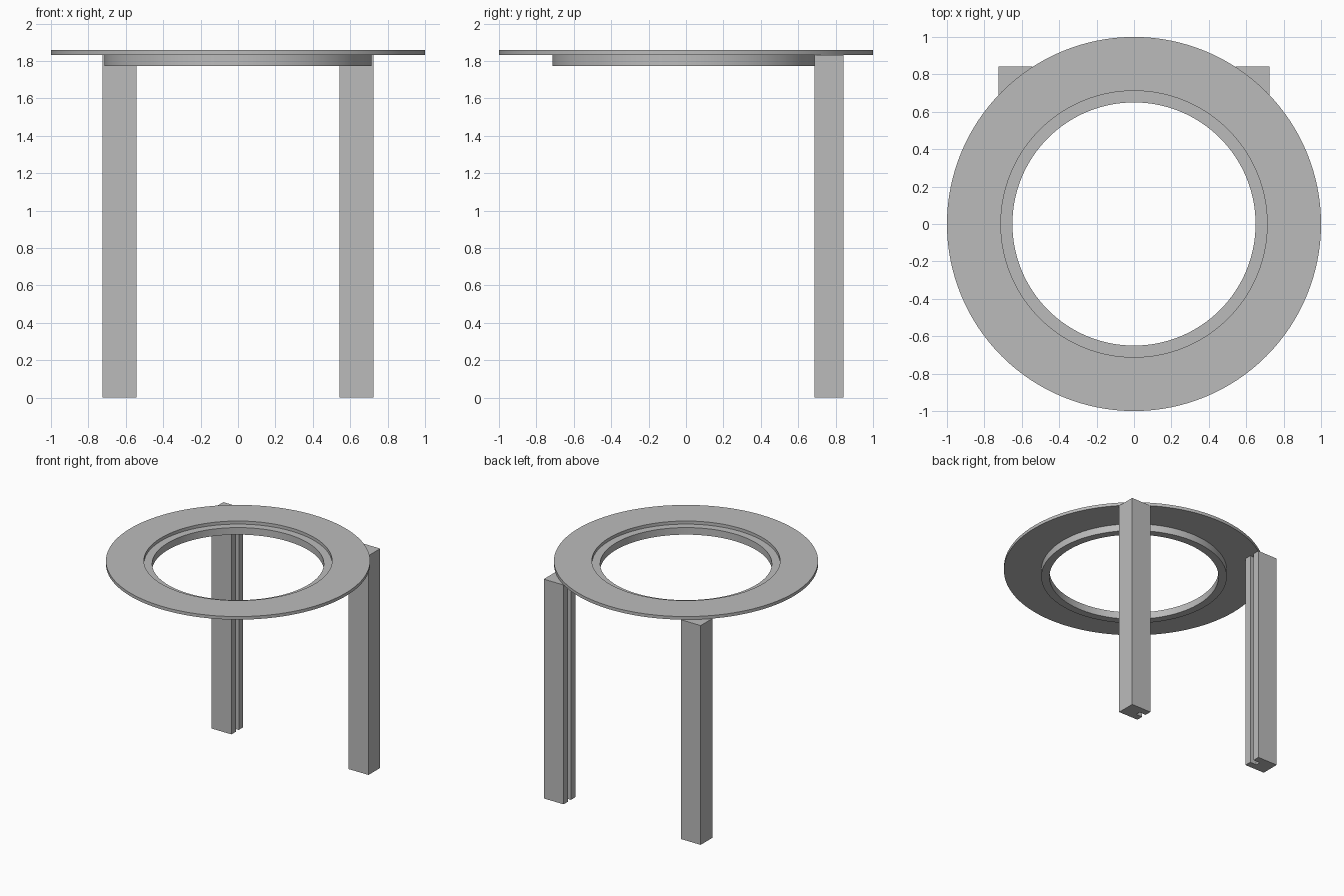
import bpy
import bmesh
import math

cube = bpy.data.objects.get("Cube")
if cube:
    bpy.data.objects.remove(cube)

# Single grey material
GREY = (0.5, 0.5, 0.5, 1.0)
grey = bpy.data.materials.new("plain grey")
grey.use_nodes = True
grey.diffuse_color = GREY
grey.node_tree.nodes["Principled BSDF"].inputs["Base Color"].default_value = GREY


def finish(bm, name):
    bmesh.ops.recalc_face_normals(bm, faces=bm.faces[:])
    mesh = bpy.data.meshes.new(name)
    bm.to_mesh(mesh)
    bm.free()
    mesh.materials.append(grey)
    obj = bpy.data.objects.new(name, mesh)
    bpy.context.collection.objects.link(obj)
    return obj


def ring(name, inner, outer, bottom, top, segments=128):
    """Rectangular section spun round the z axis, smooth round the rim."""
    bm = bmesh.new()
    section = [(inner, bottom), (outer, bottom), (outer, top), (inner, top)]
    verts = [bm.verts.new((r, 0, z)) for r, z in section]
    edges = [bm.edges.new((verts[i], verts[(i + 1) % 4])) for i in range(4)]
    bmesh.ops.spin(bm, geom=verts + edges, cent=(0, 0, 0), axis=(0, 0, 1),
                   angle=math.tau, steps=segments)
    bmesh.ops.remove_doubles(bm, verts=bm.verts[:], dist=0.0001)
    obj = finish(bm, name)
    bpy.ops.object.select_all(action='DESELECT')
    obj.select_set(True)
    bpy.context.view_layer.objects.active = obj
    bpy.ops.object.shade_smooth_by_angle(angle=math.radians(30))
    return obj


def leg(name, side):
    """Square post with a full-height slot in the face towards the centre."""
    x_in, x_out = 0.542, 0.725
    y_front, y_back = 0.687, 0.842
    mid, half, depth = (y_front + y_back) / 2, 0.02, 0.06
    outline = [(x_in, y_front), (x_out, y_front), (x_out, y_back), (x_in, y_back),
               (x_in, mid + half), (x_in + depth, mid + half),
               (x_in + depth, mid - half), (x_in, mid - half)]
    bm = bmesh.new()
    base = bm.faces.new([bm.verts.new((side * x, y, 0)) for x, y in outline])
    grown = bmesh.ops.extrude_face_region(bm, geom=[base], use_keep_orig=True)
    top = [v for v in grown["geom"] if isinstance(v, bmesh.types.BMVert)]
    bmesh.ops.translate(bm, verts=top, vec=(0, 0, LEG_TOP))
    return finish(bm, name)


LEG_TOP = 1.832

# Flat top flange and the stepped lip below its opening
ring("top_flange", 0.712, 1.0, LEG_TOP, 1.858)
ring("inner_lip", 0.65, 0.713, 1.773, LEG_TOP)

# Two slotted legs at the back
leg("left_leg", 1)
leg("right_leg", -1)
